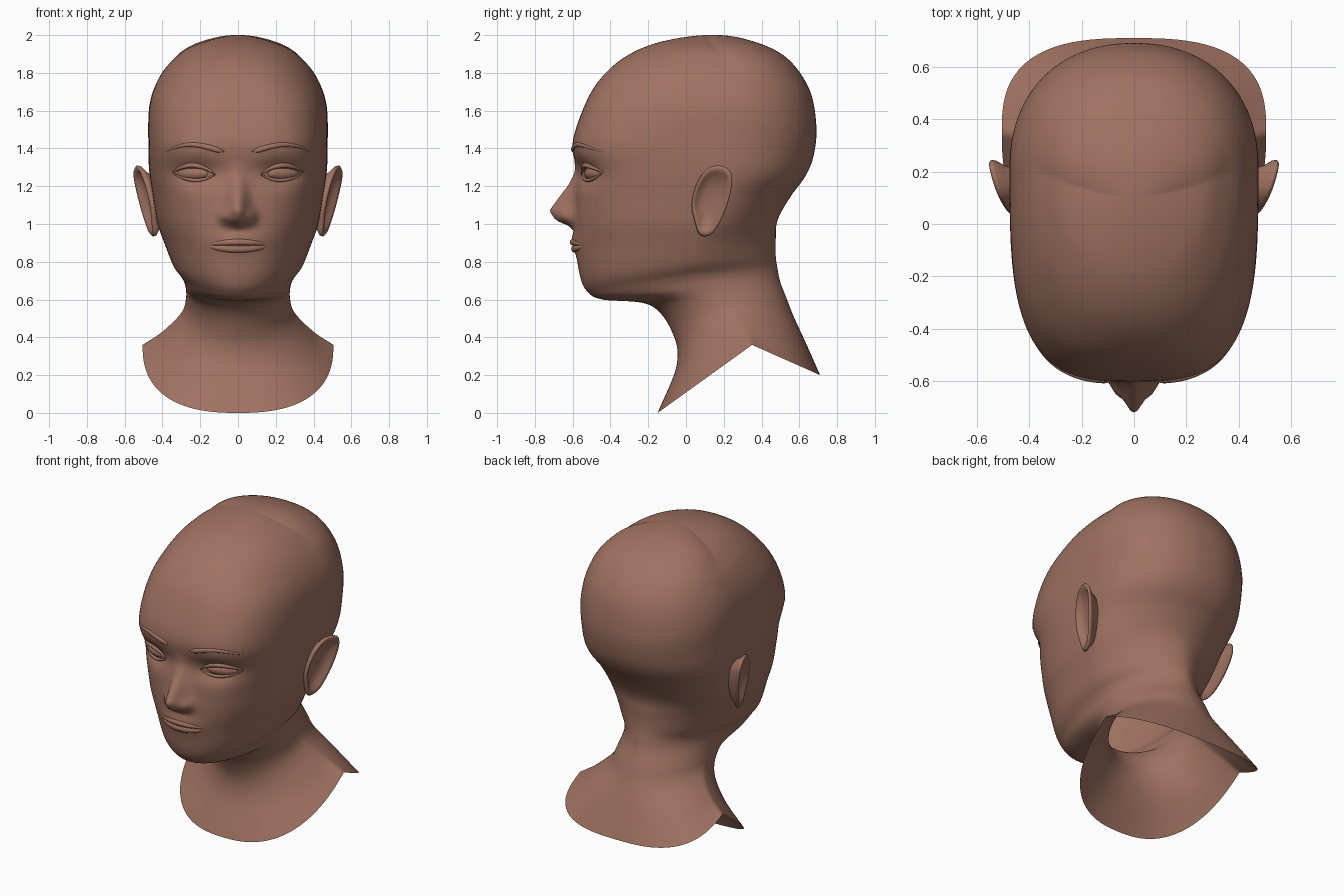
import bpy, bmesh, math
from mathutils import Vector, Matrix
from mathutils.bvhtree import BVHTree

cube = bpy.data.objects.get("Cube")
if cube:
    bpy.data.objects.remove(cube, do_unlink=True)

skin = bpy.data.materials.new("warm_brown_skin")
skin.use_nodes = True
skin.diffuse_color = (0.35, 0.17, 0.12, 1)
skin.node_tree.nodes["Principled BSDF"].inputs["Base Color"].default_value = skin.diffuse_color


def finish(name, bm):
    """Turn a bmesh into a smooth skin-coloured object."""
    bmesh.ops.remove_doubles(bm, verts=bm.verts, dist=0.0002)
    bmesh.ops.recalc_face_normals(bm, faces=bm.faces)
    mesh = bpy.data.meshes.new(name)
    bm.to_mesh(mesh)
    bm.free()
    mesh.materials.append(skin)
    mesh.shade_smooth()
    ob = bpy.data.objects.new(name, mesh)
    bpy.context.scene.collection.objects.link(ob)
    return ob


def loft(rings, caps=False):
    """Skin a list of closed rings of points."""
    bm = bmesh.new()
    rows = [[bm.verts.new(p) for p in ring] for ring in rings]
    for a, b in zip(rows, rows[1:]):
        for i in range(len(a)):
            j = (i + 1) % len(a)
            bm.faces.new((a[i], a[j], b[j], b[i]))
    if caps:
        bm.faces.new(rows[0])
        bm.faces.new(rows[-1])
    return bm


# Guide curves from crown to neck rim: front (y, z), side (x, y, z), back (y, z)
FRONT = [(.1, 2), (-.15, 1.96), (-.33, 1.88), (-.46, 1.76), (-.54, 1.62), (-.6, 1.43),
         (-.58, 1.28), (-.585, 1.15), (-.59, 1), (-.585, .88), (-.56, .72), (-.52, .64),
         (-.44, .6), (-.19, .57), (-.07, .42), (-.05, .25), (-.15, 0)]
SIDE = [(0, .1, 2), (.24, .15, 1.94), (.36, .2, 1.85), (.43, .22, 1.75), (.47, .22, 1.62),
        (.475, .2, 1.43), (.47, .18, 1.28), (.45, .13, 1.14), (.425, .1, 1), (.39, .06, .9),
        (.345, .04, .79), (.3, .04, .73), (.28, .08, .68), (.275, .17, .61), (.3, .25, .53),
        (.4, .32, .43), (.505, .35, .36)]
BACK = [(.1, 2), (.31, 1.98), (.52, 1.89), (.65, 1.72), (.69, 1.52), (.675, 1.36),
        (.63, 1.25), (.55, 1.14), (.485, 1.02), (.475, .92), (.475, .83), (.485, .76),
        (.5, .69), (.535, .6), (.57, .51), (.63, .38), (.71, .2)]
# Squareness of the front and back halves of each section
SQUARE = [(2, 2), (2.1, 2.1), (2.3, 2.2), (2.6, 2.2), (3, 2.2), (3.3, 2.2), (3, 2.2),
          (2.7, 2), (2.5, 1.8), (2.3, 1.7), (2.2, 1.7), (2.1, 1.7), (2.1, 1.8),
          (2, 2), (2, 2), (2.2, 2.3), (2.5, 2.8)]
# Nose profile: height, projection, half width
NOSE = [(1.34, 0, .04), (1.27, .012, .042), (1.2, .045, .047), (1.1, .115, .055),
        (1.07, .135, .055), (1.02, .1, .055), (.99, .03, .06), (.965, 0, .06)]


def spline(guide, before, k, t):
    last = len(guide) - 1
    p1, p2 = guide[k], guide[k + 1]
    p0 = guide[k - 1] if k else before
    p3 = guide[k + 2] if k + 2 <= last else [2 * b - a for a, b in zip(p1, p2)]
    return [b + .5 * t * (c - a + t * (2 * a - 5 * b + 4 * c - d + t * (3 * (b - c) + d - a)))
            for a, b, c, d in zip(p0, p1, p2, p3)]


def bump(x, z, cx, cz, sx, sz):
    return math.exp(-((abs(x) - cx) / sx) ** 2 - ((z - cz) / sz) ** 2)


def relief(x, z):
    """Forward displacement of the face: nose, nostrils, sockets, mouth."""
    out = .04 * bump(x, z, .07, 1.04, .03, .035)
    out -= .045 * bump(x, z, .225, 1.265, .12, .065)
    out += .018 * bump(x, z, 0, .905, .13, .055)
    for (za, pa, wa), (zb, pb, wb) in zip(NOSE, NOSE[1:]):
        if zb <= z < za:
            f = (za - z) / (za - zb)
            out += (pa + f * (pb - pa)) * math.exp(-(x / (wa + f * (wb - wa))) ** 2)
    return out


# Head and neck as one open shell
half = [math.pi / 2 * i / 48 for i in range(48)]
half += [math.pi / 2 * (1 + i / 24) for i in range(25)]
angles = half + [2 * math.pi - a for a in half[-2:0:-1]]
STEPS = 10
before_side = (-SIDE[1][0], SIDE[1][1], SIDE[1][2])
rings = []
for k in range(len(FRONT) - 1):
    for s in range(STEPS + (k == len(FRONT) - 2)):
        t = s / STEPS
        fy, fz = spline(FRONT, BACK[1], k, t)
        by, bz = spline(BACK, FRONT[1], k, t)
        sx, sy, sz = spline(SIDE, before_side, k, t)
        nf, nb = spline(SQUARE, SQUARE[0], k, t)
        ring = []
        for a in angles:
            c, d = math.cos(a), math.sin(a)
            n, ey, ez = (nf, fy, fz) if c >= 0 else (nb, by, bz)
            r = (abs(c) ** n + abs(d) ** n) ** (-1 / n)
            w = abs(c) * r
            x, y, z = sx * d * r, sy + (ey - sy) * w, sz + (ez - sz) * w
            if y < -.2:
                y -= relief(x, z)
            ring.append((x, y, z))
        rings.append(ring)
shell = loft(rings)
face_tree = BVHTree.FromBMesh(shell)
finish("head_and_neck", shell)


def face_y(x, z):
    hit = face_tree.ray_cast(Vector((x, -2, z)), Vector((0, 1, 0)))[0]
    return hit.y if hit else -.45


def strip(name, path, depth=.7):
    """Tapered strip along x; path holds (x, y, z, radius)."""
    turn = [math.tau * i / 10 for i in range(10)]
    finish(name, loft([[(x, y + depth * r * math.cos(a), z + r * math.sin(a)) for a in turn]
                       for x, y, z, r in path], caps=True))


span = [i / 12 - 1 for i in range(25)]

# Lips
for name, height, size, arch in (("upper_lip", .904, .015, -.01), ("lower_lip", .868, .019, .012)):
    path = []
    for t in span:
        x, z = .15 * t, height + arch * t * t
        path.append((x, face_y(x, z) + .004, z, .002 + size * math.sqrt(1 - t * t)))
    strip(name, path, .8)

# Ear outline (y, z), and its nested rings: scale, outward offset
EAR = [(.05, 1), (.03, 1.1), (.055, 1.21), (.11, 1.29), (.17, 1.31), (.225, 1.29), (.245, 1.24),
       (.23, 1.14), (.19, 1.03), (.135, .945), (.075, .94)]
EAR_RINGS = [(.6, -.1), (.82, -.035), (.98, -.012), (1, 0), (.93, .01), (.82, .002),
             (.7, -.014), (.4, -.03), (.01, -.03)]

for side, label in ((1, "left"), (-1, "right")):
    # Eyeball following the slope of the face
    ex, ez = .235, 1.268
    inner, outer = face_y(side * .135, ez), face_y(side * .33, ez)
    slope = math.atan2(outer - inner, .195) * side
    bm = bmesh.new()
    bmesh.ops.create_uvsphere(bm, u_segments=24, v_segments=16, radius=1)
    place = (Matrix.Translation((side * ex, face_y(side * ex, ez) + .018, ez))
             @ Matrix.Rotation(slope, 4, "Z") @ Matrix.Diagonal((.1, .04, .038, 1)))
    bmesh.ops.transform(bm, matrix=place, verts=bm.verts)
    finish(label + "_eye", bm)

    # Eyelids
    for lid, rise, size in (("upper", .042, .011), ("lower", -.036, .007)):
        path = []
        for t in span:
            arc = 1 - t * t
            x, z = side * (ex + .115 * t), ez + rise * arc + .006 * t
            path.append((x, face_y(x, z) - .008 * arc, z, .003 + size * arc))
        strip(label + "_" + lid + "_eyelid", path, 1)

    # Eyebrow
    path = []
    for t in span:
        u = (t + 1) / 2
        x, z = side * (.075 + .31 * u), 1.385 + .035 * math.sin(math.pi * u ** 1.2)
        path.append((x, face_y(x, z), z, .003 + .013 * min(1, 8 * u) * (1 - u * u)))
    strip(label + "_eyebrow", path)

    # Ear
    cy, cz = .135, 1.13
    rings = []
    for scale, offset in EAR_RINGS:
        ring = []
        for i in range(len(EAR) * 4):
            k, f = divmod(i, 4)
            pts = [EAR[(k + j) % len(EAR)] for j in (-1, 0, 1, 2)]
            y, z = spline(pts, pts[0], 1, f / 4)
            y, z = cy + (y - cy) * scale, cz + (z - cz) * scale
            x = .43 + .3 * (y - .03) + .17 * (z - .95) + offset
            ring.append((side * x, y, z))
        rings.append(ring)
    finish(label + "_ear", loft(rings))
